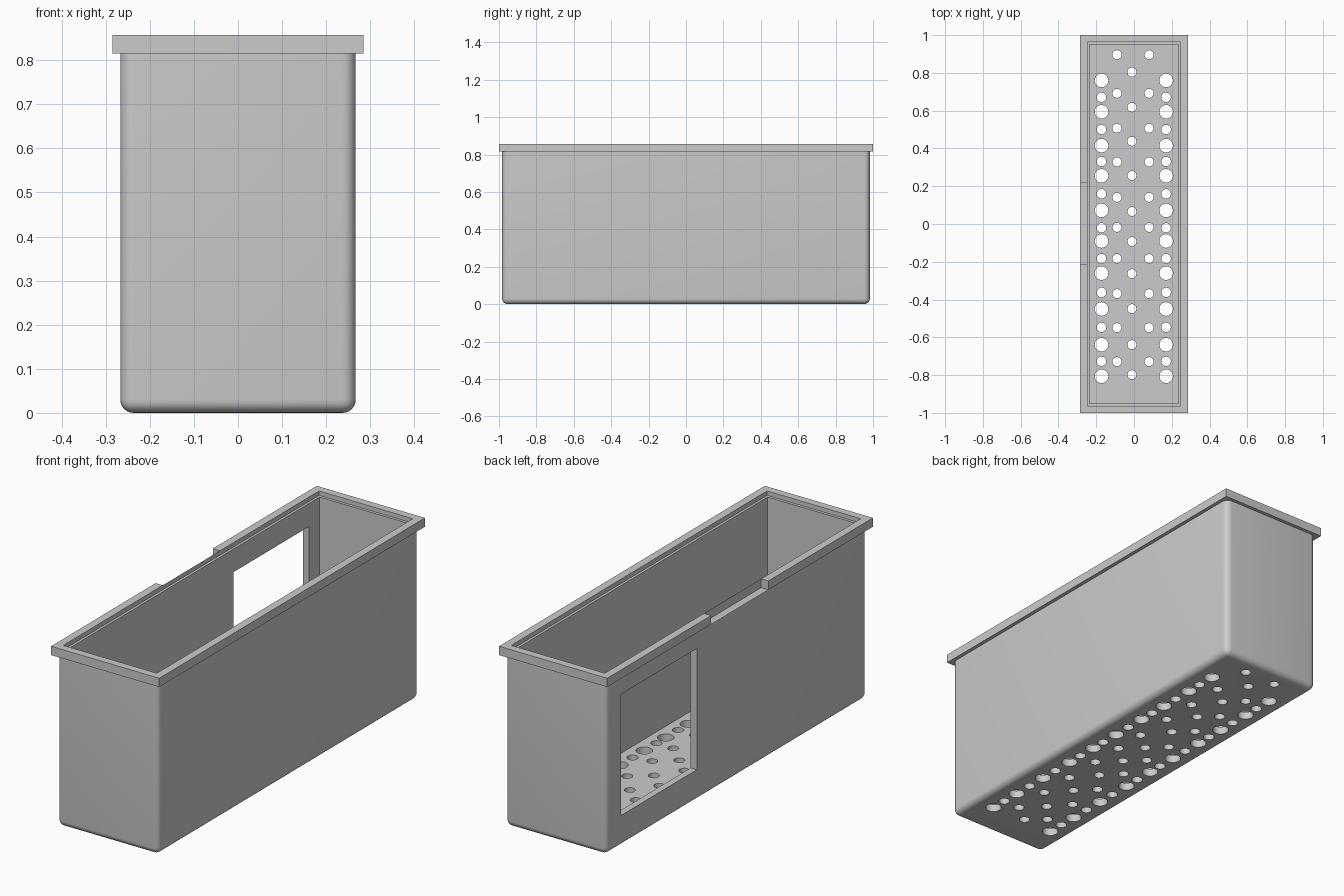
import bpy, bmesh
from mathutils import Matrix, Vector

if "Cube" in bpy.data.objects:
    bpy.data.objects.remove(bpy.data.objects["Cube"], do_unlink=True)

# One plain grey for the whole moulding
grey = bpy.data.materials.new("light_grey")
grey.use_nodes = True
colour = (0.6, 0.6, 0.6, 1)
grey.diffuse_color = colour
grey.node_tree.nodes["Principled BSDF"].inputs["Base Color"].default_value = colour


def make_object(name, bm):
    bmesh.ops.recalc_face_normals(bm, faces=bm.faces)
    mesh = bpy.data.meshes.new(name)
    bm.to_mesh(mesh)
    bm.free()
    mesh.materials.append(grey)
    obj = bpy.data.objects.new(name, mesh)
    bpy.context.collection.objects.link(obj)
    return obj


def add_box(bm, low, high):
    low, high = Vector(low), Vector(high)
    size = Matrix.Diagonal((high - low).to_4d())
    size[3][3] = 1
    bmesh.ops.create_cube(bm, size=1, matrix=Matrix.Translation((low + high) / 2) @ size)


def box(name, low, high):
    bm = bmesh.new()
    add_box(bm, low, high)
    return make_object(name, bm)


def centred_box(name, half_x, half_y, bottom, top):
    return box(name, (-half_x, -half_y, bottom), (half_x, half_y, top))


def combine(target, tool, operation):
    """Apply one boolean and discard the tool."""
    tool.hide_render = True
    mod = target.modifiers.new(tool.name, 'BOOLEAN')
    mod.operation, mod.object, mod.solver = operation, tool, 'EXACT'
    bpy.context.view_layer.objects.active = target
    bpy.ops.object.modifier_apply(modifier=mod.name)
    bpy.data.objects.remove(tool, do_unlink=True)


WALL_X, WALL_Y = 0.267, 0.983
RIM_Z, TOP = 0.815, 0.857

# Outer tub: rounded upright corners and bottom edge
bm = bmesh.new()
add_box(bm, (-WALL_X, -WALL_Y, 0), (WALL_X, WALL_Y, 0.845))
edges = [e for e in bm.edges if min(v.co.z for v in e.verts) < 0.01]
bmesh.ops.bevel(bm, geom=edges, offset=0.03, segments=6, profile=0.5, affect='EDGES')
tub = make_object("planter_tub", bm)

# Overhanging rim, cavity and the shallow ledge inside the rim
combine(tub, centred_box("rim", 0.285, 1, RIM_Z, TOP), 'UNION')
combine(tub, centred_box("cavity", 0.235, 0.95, 0.037, 1), 'DIFFERENCE')
combine(tub, centred_box("ledge", 0.247, 0.963, 0.836, 1), 'DIFFERENCE')

# Rim notch and side window on the right wall
combine(tub, box("notch", (-0.4, -0.213, RIM_Z), (-0.247, 0.217, 1)), 'DIFFERENCE')
combine(tub, box("window", (-0.4, 0.3, 0.149), (-0.2, 0.87, 0.726)), 'DIFFERENCE')

# Drain holes: columns of (x positions, radius, y positions)
big_rows = (.76, .594, .415, .255, .072, -.09, -.26, -.45, -.639, -.806)
edge_rows = (.671, .5, .331, .16, -.02, -.183, -.362, -.547, -.727)
inner_rows = (.896, .692, .507, .329, .141, -.018, -.183, -.369, -.549, -.729)
mid_rows = (.804, .618, .438, .257, .066, -.093, -.263, -.448, -.639, -.798)
columns = (
    ((-.172, .17), .036, big_rows),
    ((-.172, .17), .025, edge_rows),
    ((-.09, .08), .024, inner_rows),
    ((-.011,), .024, mid_rows),
)
bm = bmesh.new()
for xs, radius, ys in columns:
    for x in xs:
        for y in ys:
            bmesh.ops.create_cone(bm, cap_ends=True, segments=32, radius1=radius,
                                  radius2=radius, depth=0.2,
                                  matrix=Matrix.Translation((x, y, 0)))
combine(tub, make_object("drain_holes", bm), 'DIFFERENCE')

# Smooth rounded edges, crisp corners elsewhere
bpy.ops.object.select_all(action='DESELECT')
tub.select_set(True)
bpy.context.view_layer.objects.active = tub
bpy.ops.object.shade_smooth_by_angle(angle=0.52)
